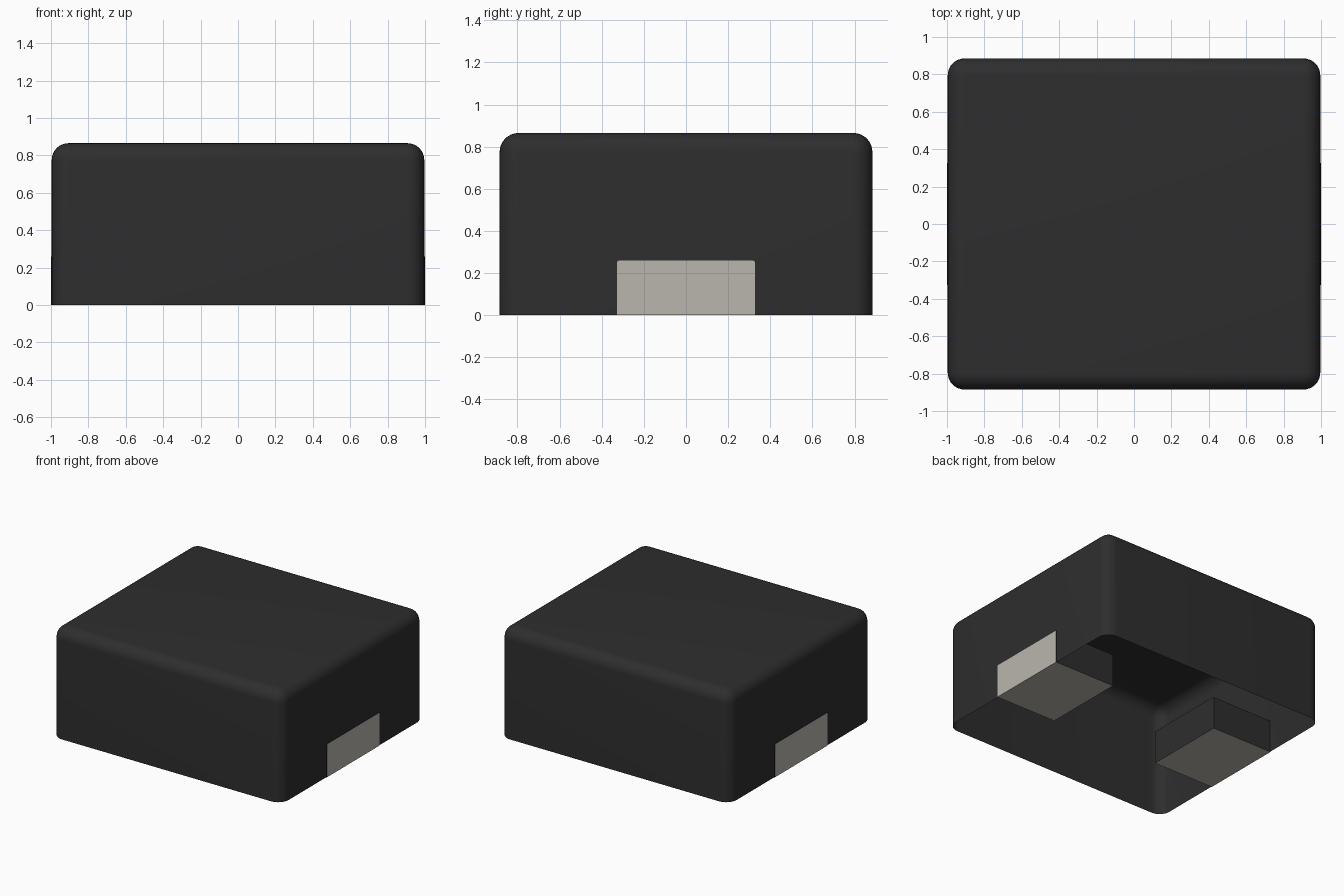
import bpy, bmesh, math

W, D, H = 1.992, 1.77, 0.865      # moulded body size
RADIUS = 0.09                     # body edge rounding
PAD_IN, PAD_OUT = 0.47, 1.0       # pad extent along x
PAD_Y, PAD_H = 0.327, 0.26        # pad half width and height

if "Cube" in bpy.data.objects:
    bpy.data.objects.remove(bpy.data.objects["Cube"])


def material(name, rgb):
    m = bpy.data.materials.new(name)
    m.use_nodes = True
    m.diffuse_color = (*rgb, 1)
    m.node_tree.nodes["Principled BSDF"].inputs["Base Color"].default_value = (*rgb, 1)
    return m


black = material("charcoal plastic", (0.027, 0.027, 0.027))
metal = material("tinned metal", (0.49, 0.47, 0.42))


def box(x0, x1, y0, y1, z0, z1):
    """Return a bmesh box spanning the given limits."""
    bm = bmesh.new()
    bmesh.ops.create_cube(bm, size=1)
    for v in bm.verts:
        v.co = ((x0 + x1) / 2 + v.co.x * (x1 - x0),
                (y0 + y1) / 2 + v.co.y * (y1 - y0),
                (z0 + z1) / 2 + v.co.z * (z1 - z0))
    return bm


def finish(bm, name, mats):
    bm.normal_update()
    me = bpy.data.meshes.new(name)
    bm.to_mesh(me)
    bm.free()
    ob = bpy.data.objects.new(name, me)
    bpy.context.collection.objects.link(ob)
    for m in mats:
        me.materials.append(m)
    return ob


# Body: thin open-bottomed shell with rounded upright and top edges
bm = box(-W / 2, W / 2, -D / 2, D / 2, 0, H)
bm.normal_update()
bmesh.ops.delete(bm, geom=[f for f in bm.faces if f.normal.z < -0.5], context='FACES')
edges = [e for e in bm.edges if max(v.co.z for v in e.verts) > 0.1]
bmesh.ops.bevel(bm, geom=edges, offset=RADIUS, offset_type='OFFSET',
                segments=8, profile=0.5, affect='EDGES')
body = finish(bm, "body_shell", [black])
bpy.context.view_layer.objects.active = body
body.select_set(True)
bpy.ops.object.shade_smooth_by_angle(angle=math.radians(40))
body.select_set(False)

# Terminals: blocks with metal on the outer end and the underside
for side, name in ((1, "left_terminal"), (-1, "right_terminal")):
    x0, x1 = sorted((side * PAD_IN, side * PAD_OUT))
    bm = box(x0, x1, -PAD_Y, PAD_Y, 0, PAD_H)
    top_edges = [e for e in bm.edges
                 if all(v.co.z > 0.1 for v in e.verts)
                 and abs(e.verts[0].co.y - e.verts[1].co.y) < 0.01]
    bmesh.ops.bevel(bm, geom=top_edges, offset=0.01, segments=2,
                    profile=0.5, affect='EDGES')
    bm.normal_update()
    for f in bm.faces:
        if f.normal.x * side > 0.9 or f.normal.z < -0.9:
            f.material_index = 1
    finish(bm, name, [black, metal])
